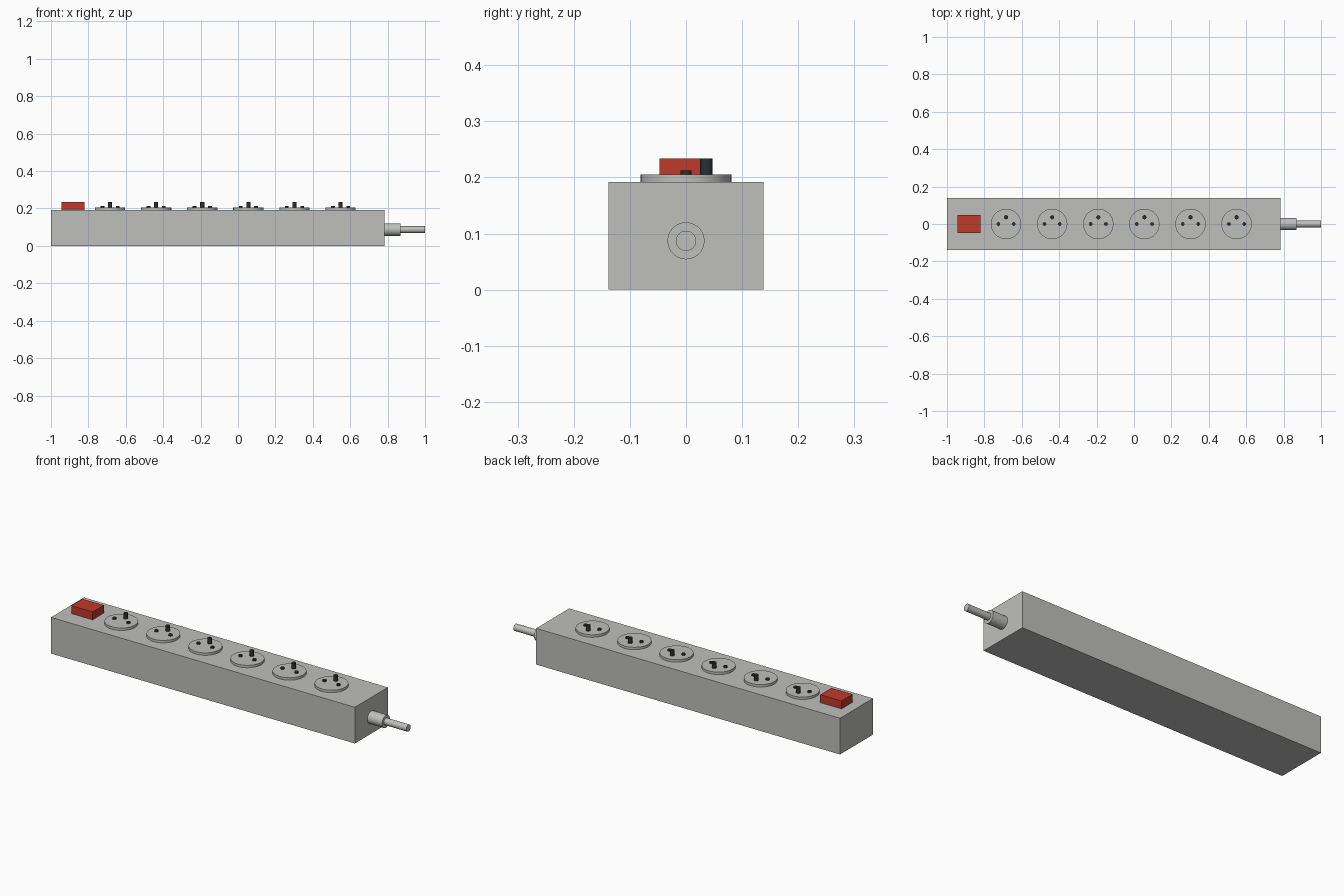
import bpy
from math import pi, radians

cube = bpy.data.objects.get("Cube")
if cube:
    bpy.data.objects.remove(cube, do_unlink=True)


def material(name, rgb):
    mat = bpy.data.materials.new(name)
    mat.use_nodes = True
    mat.diffuse_color = (*rgb, 1)
    mat.node_tree.nodes["Principled BSDF"].inputs["Base Color"].default_value = (*rgb, 1)
    return mat


GREY = material("light grey", (0.52, 0.52, 0.51))
RED = material("switch red", (0.53, 0.041, 0.024))
DARK = material("contact dark grey", (0.025, 0.029, 0.032))


def box(name, low, high, mat):
    centre = [(a + b) / 2 for a, b in zip(low, high)]
    bpy.ops.mesh.primitive_cube_add(size=1, location=centre)
    ob = bpy.context.object
    ob.name = name
    ob.scale = [b - a for a, b in zip(low, high)]
    bpy.ops.object.transform_apply(location=False, rotation=False, scale=True)
    ob.data.materials.append(mat)


def cylinder(name, start, radius, length, mat, along_x=False, sides=32):
    x, y, z = start
    centre = (x + length / 2, y, z) if along_x else (x, y, z + length / 2)
    bpy.ops.mesh.primitive_cylinder_add(
        vertices=sides, radius=radius, depth=length, location=centre,
        rotation=(0, pi / 2 if along_x else 0, 0))
    ob = bpy.context.object
    ob.name = name
    ob.data.materials.append(mat)
    bpy.ops.object.shade_smooth_by_angle(angle=radians(35))


# Housing and rocker switch
TOP = 0.192
PLATE = 0.013
box("housing", (-1, -0.138, 0), (0.782, 0.138, TOP), GREY)
box("power_switch", (-0.945, -0.047, TOP), (-0.82, 0.047, 0.234), RED)

# Six sockets, each with a face plate, two contacts and an earth pin
for i in range(6):
    x = -0.684 + 0.2465 * i
    n = i + 1
    face = TOP + PLATE
    cylinder(f"socket_plate_{n}", (x, 0, TOP), 0.081, PLATE, GREY, sides=48)
    for side, dx in (("right", -0.041), ("left", 0.041)):
        cylinder(f"socket_contact_{side}_{n}", (x + dx, 0, face), 0.01, 0.007, DARK)
    cylinder(f"earth_pin_{n}", (x, 0.036, face), 0.011, 0.029, DARK)

# Strain relief and cable at the left end
cylinder("strain_relief", (0.782, 0, 0.087), 0.033, 0.086, GREY, along_x=True)
cylinder("cable", (0.868, 0, 0.087), 0.018, 0.132, GREY, along_x=True)
